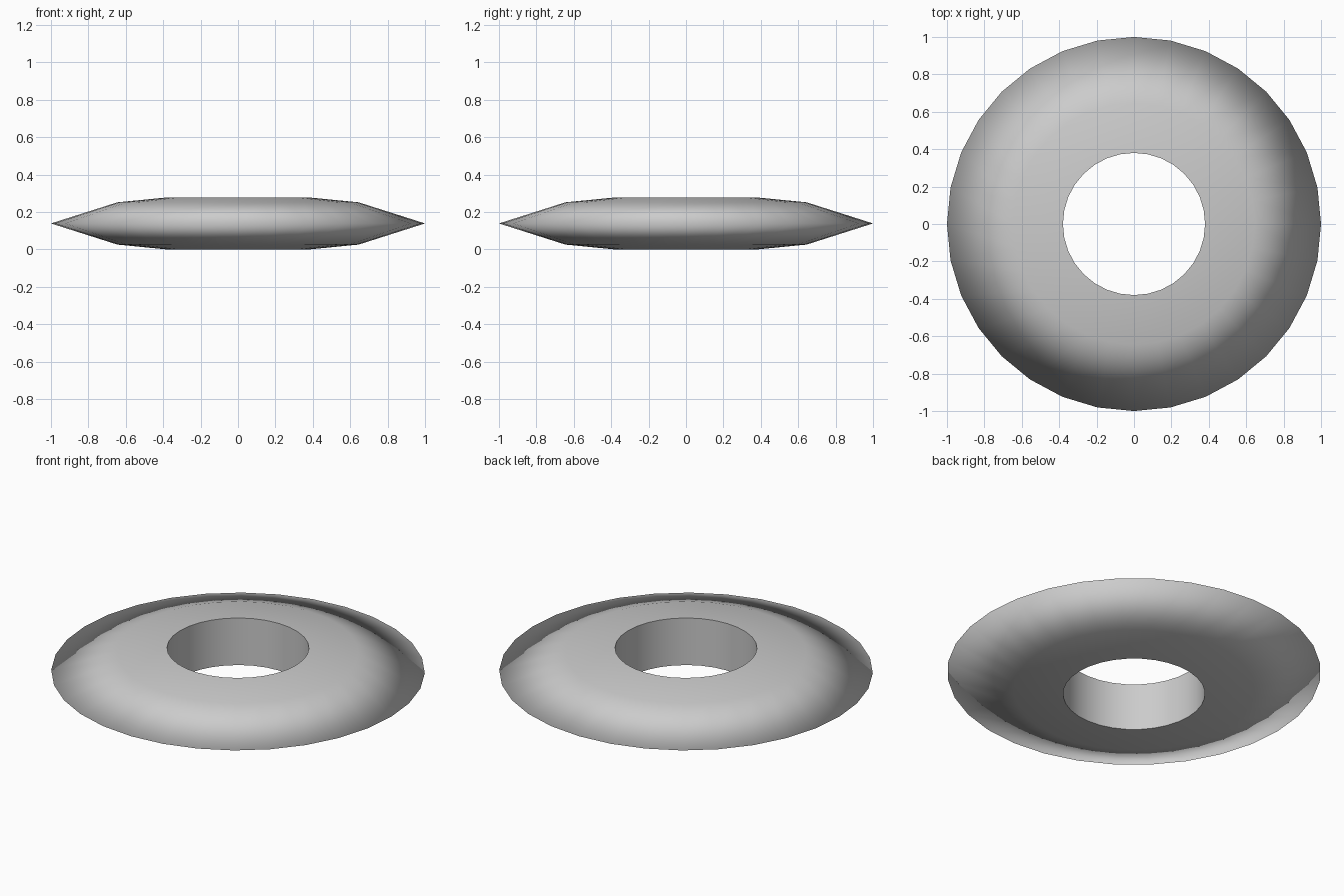
import bpy, bmesh, math

if "Cube" in bpy.data.objects:
    bpy.data.objects.remove(bpy.data.objects["Cube"])

SEGMENTS = 32
# Ring cross-section: (radius, height), from hole bottom round the rim to hole top
PROFILE = [(0.38, 0.0), (0.645, 0.026), (1.0, 0.139), (0.645, 0.252), (0.38, 0.278)]

bm = bmesh.new()
rings = []
for r, z in PROFILE:
    rings.append([bm.verts.new((r * math.cos(2 * math.pi * i / SEGMENTS),
                                r * math.sin(2 * math.pi * i / SEGMENTS), z))
                  for i in range(SEGMENTS)])

# Skin the closed profile, including the straight hole wall
for k, lower in enumerate(rings):
    upper = rings[(k + 1) % len(rings)]
    for i in range(SEGMENTS):
        j = (i + 1) % SEGMENTS
        face = bm.faces.new((lower[i], lower[j], upper[j], upper[i]))
        face.smooth = True
bmesh.ops.recalc_face_normals(bm, faces=bm.faces)

# Crisp hole edges, soft outer rim
for ring in (rings[0], rings[-1]):
    for i in range(SEGMENTS):
        bm.edges.get((ring[i], ring[(i + 1) % SEGMENTS])).smooth = False

mesh = bpy.data.meshes.new("disc_ring")
bm.to_mesh(mesh)
bm.free()
bpy.context.collection.objects.link(bpy.data.objects.new("disc_ring", mesh))
